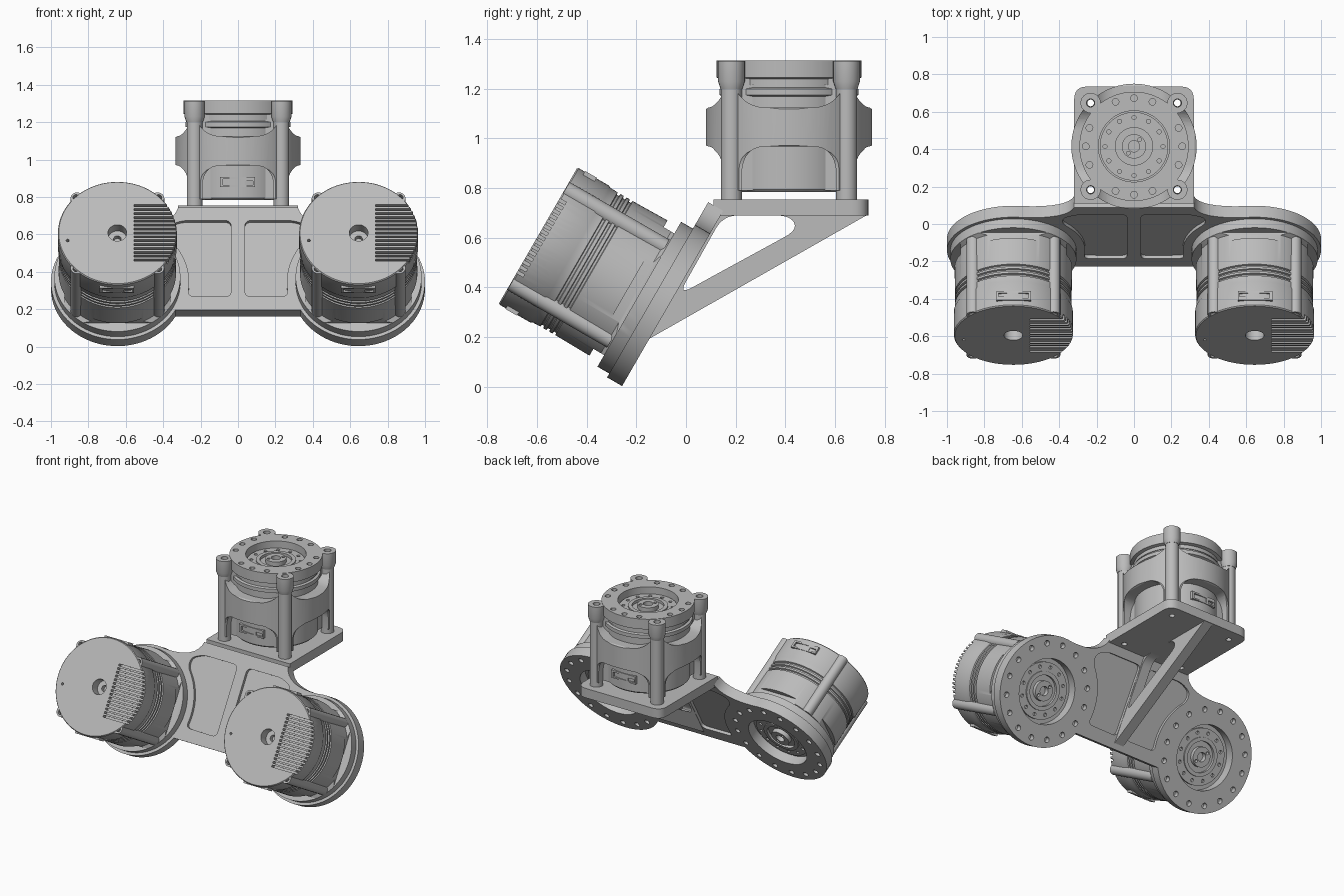
import bpy, bmesh
from math import sin, cos, pi, radians
from mathutils import Matrix, Vector

if "Cube" in bpy.data.objects:
    bpy.data.objects.remove(bpy.data.objects["Cube"])

metal = bpy.data.materials.new("machined_grey")
metal.use_nodes = True
grey = (0.5, 0.5, 0.5, 1)
metal.diffuse_color = grey
metal.node_tree.nodes["Principled BSDF"].inputs["Base Color"].default_value = grey
parts = []


# --- helpers ---
def finish(name, bm, M):
    bmesh.ops.transform(bm, matrix=M, verts=bm.verts)
    bmesh.ops.recalc_face_normals(bm, faces=bm.faces)
    me = bpy.data.meshes.new(name)
    bm.to_mesh(me)
    bm.free()
    ob = bpy.data.objects.new(name, me)
    bpy.context.scene.collection.objects.link(ob)
    parts.append(ob)
    return ob


def prism(name, pts, z0, z1, M):
    bm = bmesh.new()
    face = bm.faces.new([bm.verts.new((p[0], p[1], z0)) for p in pts])
    ext = bmesh.ops.extrude_face_region(bm, geom=[face], use_keep_orig=True)
    top = [g for g in ext["geom"] if isinstance(g, bmesh.types.BMVert)]
    bmesh.ops.translate(bm, verts=top, vec=(0, 0, z1 - z0))
    return finish(name, bm, M)


def lathe(name, prof, M, n=72):
    bm = bmesh.new()
    vs = [bm.verts.new((r, 0, z)) for r, z in prof]
    es = [bm.edges.new(p) for p in zip(vs, vs[1:])]
    if prof[0][0] > 0:
        es.append(bm.edges.new((vs[-1], vs[0])))
    bmesh.ops.spin(bm, geom=vs + es, cent=(0, 0, 0), axis=(0, 0, 1),
                   angle=2 * pi, steps=n)
    bmesh.ops.remove_doubles(bm, verts=bm.verts, dist=1e-5)
    return finish(name, bm, M)


def rods(name, centres, r, z0, z1, M, n=16):
    bm = bmesh.new()
    for x, y in centres:
        bmesh.ops.create_cone(bm, cap_ends=True, segments=n, radius1=r, radius2=r,
                              depth=z1 - z0,
                              matrix=Matrix.Translation((x, y, (z0 + z1) / 2)))
    return finish(name, bm, M)


def boxes(name, spans, M):
    bm = bmesh.new()
    for lo, hi in spans:
        lo, hi = Vector(lo), Vector(hi)
        bmesh.ops.create_cube(bm, size=1, matrix=Matrix.Translation((lo + hi) / 2)
                              @ Matrix.Diagonal((*(hi - lo), 1)))
    return finish(name, bm, M)


def cut(ob, cutter):
    mod = ob.modifiers.new("cut", "BOOLEAN")
    mod.operation, mod.solver, mod.object = "DIFFERENCE", "EXACT", cutter
    bpy.context.view_layer.update()
    deps = bpy.context.evaluated_depsgraph_get()
    me = bpy.data.meshes.new_from_object(ob.evaluated_get(deps))
    ob.modifiers.clear()
    ob.data = me
    parts.remove(cutter)
    bpy.data.objects.remove(cutter)


def bez(a, b, c, n=8):
    a, b, c = Vector(a), Vector(b), Vector(c)
    return [a * (1 - t) ** 2 + b * 2 * t * (1 - t) + c * t * t
            for t in (i / n for i in range(n + 1))]


def rounded(pts, d):
    out = []
    for i, p in enumerate(pts):
        p, a, b = Vector(p), Vector(pts[i - 1]), Vector(pts[(i + 1) % len(pts)])
        ends = [p + (q - p).normalized() * min(d, (q - p).length * 0.48) for q in (a, b)]
        out += bez(ends[0], p, ends[1], 6)
    return out


def ring(r, angles):
    return [(r * cos(radians(a)), r * sin(radians(a))) for a in angles]


def spin(deg, axis="Z"):
    return Matrix.Rotation(radians(deg), 4, axis)


I = Matrix.Identity(4)
# local x, y, z become tangent, up, outward
SIDE = Matrix(((0, 0, 1, 0), (1, 0, 0, 0), (0, 1, 0, 0), (0, 0, 0, 1)))


def output_face(name, M):
    hub = lathe(name, [(0, -.06), (.03, -.06), (.03, -.012), (.065, -.012), (.065, -.04),
                       (.1, -.04), (.1, -.022), (.125, -.022), (.125, -.03),
                       (.183, -.03), (.183, -.09), (0, -.09)], M)
    cut(hub, rods("c", ring(.155, range(0, 360, 30)), .011, -.05, .02, M))
    cut(hub, rods("c", ring(.047, (50, 230)), .01, -.035, .02, M))


def connector(name, M, r, a, deg):
    F = M @ spin(deg) @ SIDE
    plug = boxes(name, [((-.095, a - .027, r - .06), (.09, a + .027, r + .004))], F)
    cut(plug, boxes("c", [((-.08, a - .017, r - .02), (.02, a + .015, r + .05)),
                          ((.035, a - .017, r - .02), (.08, a + .005, r + .05))], F))


# --- tilted bracket plate with two round flanges ---
CX, CY, CZ = .645, -.08, .31
TILT = Matrix.Translation((0, CY, CZ)) @ spin(60, "X")
half = [Vector((CX + .355 * cos(radians(a)), .355 * sin(radians(a))))
        for a in range(-151, 100, 5)]
half += bez((.583, .35), (.35, .34), (.32, .46))
outline = half + [Vector((-p.x, p.y)) for p in reversed(half)]
plate = prism("bracket_plate", outline, 0, .07, TILT)
inner = [(CX - .385 * cos(radians(a)), .385 * sin(radians(a))) for a in range(-13, 48, 10)]
pocket = rounded([(.037, -.09)] + inner + [(.38, .345), (.3, .38), (.037, .38)], .035)
for s in (1, -1):
    shape = [(p[0] * s, p[1]) for p in pocket]
    for z0, z1 in ((-.05, .02), (.05, .12)):
        cut(plate, prism("c", shape, z0, z1, TILT))
    F = TILT @ Matrix.Translation((CX * s, 0, 0))
    cut(plate, rods("c", [(0, 0)], .21, -.1, .2, F, 64))
    cut(plate, rods("c", ring(.305, [22.5 * k for k in range(16)]), .018, -.05, .035, F))

# --- level shelf and gusset ---
TOP = Matrix.Translation((0, .415, 0))
corners = [(x, y) for x in (-.232, .232) for y in (-.232, .232)]
rear = rounded([(.32, .735), (-.32, .735), (-.32, .3), (.32, .3)], .07)
shelf = prism("shelf", rear[:14] + [(-.32, .11), (.32, .11)], .69, .755, I)
cut(shelf, rods("c", corners, .018, .6, .9, TOP))
rib = prism("gusset", [(-.18, .175), (.1, .7), (.7, .72), (.73, .692)], -.035, .035, SIDE)
cut(rib, prism("c", rounded([(.15, .69), (-.03, .37), (.45, .632), (.42, .69)], .06),
               -.1, .1, SIDE))

# --- two tilted arm motors ---
for s, tag in ((1, "left"), (-1, "right")):
    M = TILT @ Matrix.Translation((CX * s, 0, 0))
    prof = [(0, .065), (.337, .065), (.337, .125), (.315, .14), (.312, .33)]
    for k in range(3):
        g = .335 + k * .028
        prof += [(.312, g), (.302, g + .003), (.302, g + .012), (.312, g + .015)]
    prof += [(.313, .44), (.318, .45), (.318, .59), (.313, .596),
             (.05, .596), (.05, .53), (.02, .53), (.02, .5), (0, .5)]
    body = lathe(tag + "_motor_body", prof, M, 96)
    scoop = [(-.21, .125), (.21, .125), (.17, .175), (-.17, .175)]
    for deg in range(0, 360, 90):
        cut(body, prism("c", scoop, .283, .45, M @ spin(deg) @ SIDE))
    cut(body, boxes("c", [((.09, -.174 + k * .024, .565), (.4, -.162 + k * .024, .65))
                          for k in range(15)], M))
    cut(body, rods("c", ring(.27, (190,)), .008, .57, .65, M))
    lugs = rods(tag + "_motor_lugs", ring(.304, (45, 135, 225, 315)), .036, .13, .594, M)
    cut(lugs, rods("c", ring(.312, (45, 135, 225, 315)), .017, .56, .65, M))
    for deg in (90, 270):
        connector(tag + "_motor_connector", M, .317, .535, deg)
    output_face(tag + "_motor_output", M @ Matrix.Translation((0, 0, .02)) @ spin(180, "X"))

# --- upright motor: core, waisted shell, legs, lid ---
lathe("upright_core", [(0, .785), (.255, .785), (.265, .795), (.265, 1.17), (.28, 1.175),
                       (.28, 1.2), (.265, 1.205), (.265, 1.225), (0, 1.225)], TOP)
shell = lathe("upright_shell", [(0, .79), (.335, .79), (.335, 1.25), (0, 1.25)], TOP, 96)
low = [(.268, .7)] + bez((.268, .88), (.27, .955), (.345, .975)) + [(.5, .975), (.5, .7)]
high = [(.285, 1.4)] + bez((.285, 1.22), (.29, 1.13), (.345, 1.115)) + [(.5, 1.115), (.5, 1.4)]
arch = [(-.19, .7), (.19, .7)] + bez((.19, .87), (.18, .965), (.1, .967)) \
    + bez((-.1, .967), (-.18, .965), (-.19, .87))
bowl = [(-.235, 1.4), (-.235, 1.25)] + bez((-.235, 1.245), (-.2, 1.13), (-.1, 1.125)) \
    + bez((.1, 1.125), (.2, 1.13), (.235, 1.245)) + [(.235, 1.4)]
for deg in range(0, 360, 90):
    F = TOP @ spin(deg)
    for shape in (low, high):
        cut(shell, prism("c", shape, -.5, .5, F @ spin(90, "X")))
    for shape in (arch, bowl):
        cut(shell, prism("c", shape, .22, .5, F @ SIDE))
cut(shell, rods("c", corners, .021, .6, 1.4, TOP))
for x, y in corners:
    F = TOP @ Matrix.Translation((x, y, 0))
    lathe("upright_leg", [(.02, .754), (.042, .754), (.042, 1.24), (.02, 1.24)], F, 24)
    lathe("upright_lobe", [(.022, 1.2), (.044, 1.2), (.054, 1.23), (.054, 1.313),
                           (.022, 1.313)], F, 24)
lid = lathe("upright_lid", [(.19, 1.215), (.27, 1.215), (.27, 1.24), (.292, 1.245),
                            (.292, 1.315), (.19, 1.315)], TOP, 96)
cut(lid, rods("c", ring(.258, [22.5 * k for k in range(16) if k % 4 != 2]),
              .018, 1.29, 1.4, TOP))
output_face("upright_output", TOP @ Matrix.Translation((0, 0, 1.3)))
for deg in (90, 270):
    connector("upright_connector", TOP, .265, .88, deg)

# --- material and shading ---
bpy.ops.object.select_all(action="DESELECT")
for ob in parts:
    ob.data.materials.clear()
    ob.data.materials.append(metal)
    ob.select_set(True)
bpy.context.view_layer.objects.active = parts[0]
bpy.ops.object.shade_smooth_by_angle(angle=radians(30))
